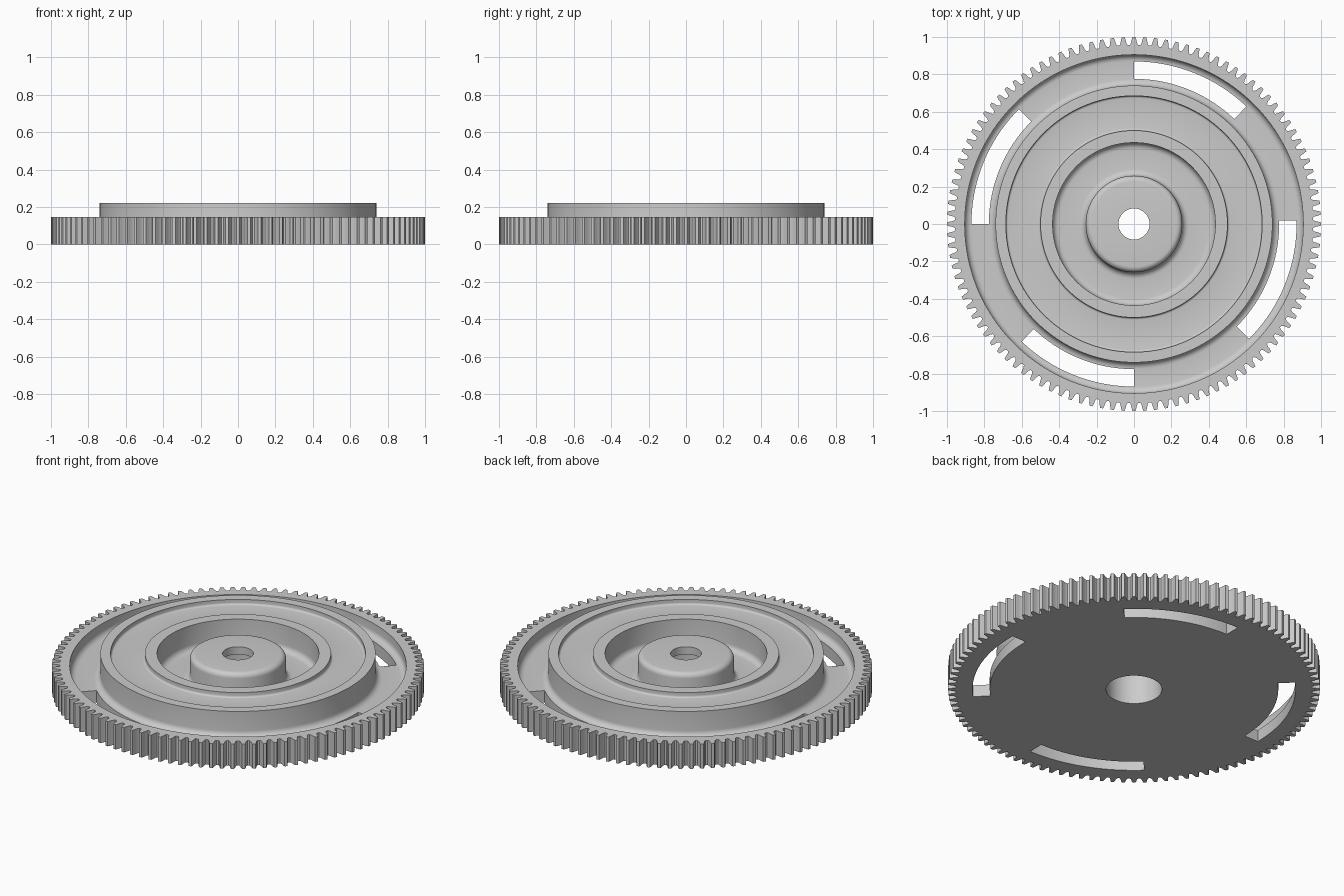
import bpy, bmesh, math

if "Cube" in bpy.data.objects:
    bpy.data.objects.remove(bpy.data.objects["Cube"])

TEETH = 108
FLOOR, RIM, TOP = 0.07, 0.147, 0.22

grey = bpy.data.materials.new("light_grey")
grey.diffuse_color = (0.6, 0.6, 0.6, 1)
grey.use_nodes = True
grey.node_tree.nodes["Principled BSDF"].inputs["Base Color"].default_value = grey.diffuse_color


def arc(cx, cz, r, a0, a1, n=6):
    """Points of a fillet arc in the (radius, z) plane, angles in degrees."""
    return [(cx + r * math.cos(math.radians(a0 + (a1 - a0) * i / n)),
             cz + r * math.sin(math.radians(a0 + (a1 - a0) * i / n))) for i in range(n + 1)]


def make_object(name, bm):
    bmesh.ops.recalc_face_normals(bm, faces=bm.faces)
    me = bpy.data.meshes.new(name)
    bm.to_mesh(me)
    bm.free()
    me.materials.append(grey)
    ob = bpy.data.objects.new(name, me)
    bpy.context.collection.objects.link(ob)
    return ob


# Cross-section, from the stepped bore outwards; radius None = tooth outline
F, S = 0.035, 0.012
SHALLOW = 0.19
profile = [(0.15, 0), (0.15, 0.175), (0.083, 0.175), (0.083, TOP)]
profile += arc(0.228, TOP - 0.03, 0.03, 90, 0)                 # hub top edge
profile += arc(0.258 + F, FLOOR + F, F, 180, 270)              # hub foot
profile += arc(0.435 - F, FLOOR + F, F, 270, 360)              # pit outer foot
profile += [(0.435, TOP), (0.5, TOP)]                          # inner ring
profile += arc(0.5 + S, SHALLOW + S, S, 180, 270, 4)           # shallow groove
profile += arc(0.685 - S, SHALLOW + S, S, 270, 360, 4)
profile += [(0.685, TOP), (0.74, TOP)]                         # outer ring
profile += arc(0.74 + F, FLOOR + F, F, 180, 270)               # slotted channel
profile += arc(0.905 - F, FLOOR + F, F, 270, 360)
profile += [(0.905, RIM), (None, RIM), (None, 0)]              # toothed rim

# Tooth outline: (fraction of pitch, radius)
tooth = [(-0.40, 0.957), (-0.29, 0.966), (-0.22, 0.985), (-0.14, 1.0),
         (0.14, 1.0), (0.22, 0.985), (0.29, 0.966), (0.40, 0.957)]

# Gear body: sweep the cross-section round, following the tooth outline
bm = bmesh.new()
columns = []
for t in range(TEETH):
    for frac, outer in tooth:
        a = (t + frac) * math.tau / TEETH
        columns.append([bm.verts.new(((r or outer) * math.cos(a), (r or outer) * math.sin(a), z))
                        for r, z in profile])
n = len(profile)
for i, col in enumerate(columns):
    nxt = columns[(i + 1) % len(columns)]
    for j in range(n):
        k = (j + 1) % n
        bm.faces.new((col[j], nxt[j], nxt[k], col[k]))
gear = make_object("gear_wheel", bm)

# Four curved slots cut through the channel floor
bm = bmesh.new()
for a0, a1 in ((46.3, 90), (135, 180), (226.3, 270), (315, 361.3)):
    rings = []
    for i in range(33):
        a = math.radians(a0 + (a1 - a0) * i / 32)
        rings.append([bm.verts.new((r * math.cos(a), r * math.sin(a), z))
                      for r, z in ((0.776, -0.1), (0.869, -0.1), (0.869, 0.3), (0.776, 0.3))])
    for p, q in zip(rings, rings[1:]):
        for j in range(4):
            k = (j + 1) % 4
            bm.faces.new((p[j], q[j], q[k], p[k]))
    bm.faces.new(rings[0])
    bm.faces.new(rings[-1][::-1])
cutter = make_object("slot_cutter", bm)
cutter.hide_render = True

cut = gear.modifiers.new("slots", 'BOOLEAN')
cut.operation = 'DIFFERENCE'
cut.solver = 'EXACT'
cut.object = cutter
bpy.context.view_layer.objects.active = gear
for ob in bpy.context.selected_objects:
    ob.select_set(False)
gear.select_set(True)
bpy.ops.object.modifier_apply(modifier=cut.name)
bpy.data.objects.remove(cutter)
bpy.ops.object.shade_smooth_by_angle(angle=math.radians(30))
